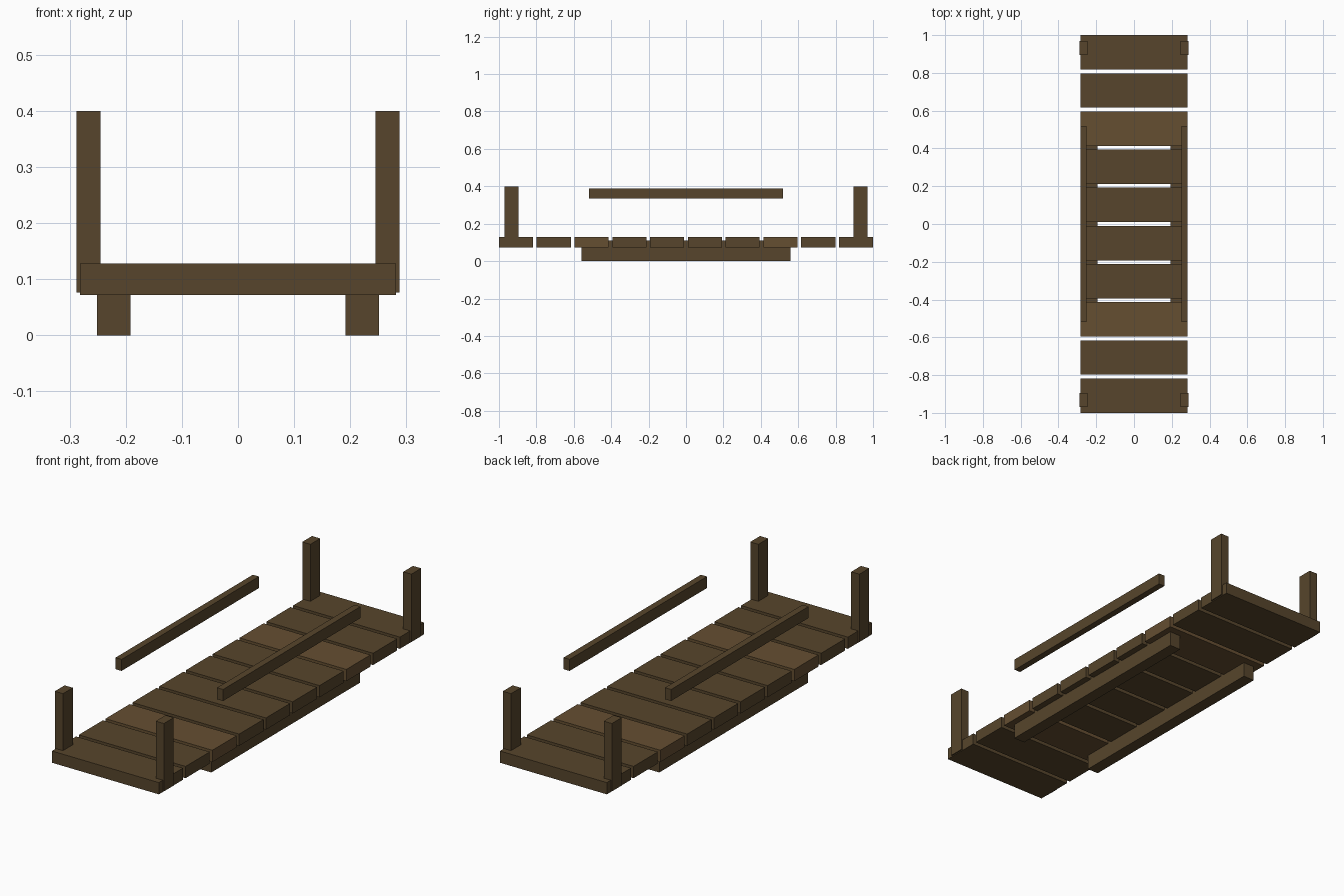
import bpy

if "Cube" in bpy.data.objects:
    bpy.data.objects.remove(bpy.data.objects["Cube"])

def material(name, color):
    m = bpy.data.materials.new(name)
    m.diffuse_color = (*color, 1)
    m.use_nodes = True
    m.node_tree.nodes["Principled BSDF"].inputs["Base Color"].default_value = m.diffuse_color
    return m

dark = material("dark_wood", (0.095, 0.06, 0.025))
light = material("light_wood", (0.13, 0.077, 0.031))

def box(name, x, y, z, mat=dark):
    """Box from (min, max) ranges on each axis."""
    bpy.ops.mesh.primitive_cube_add(size=1, location=[sum(r) / 2 for r in (x, y, z)])
    ob = bpy.context.object
    ob.name = name
    ob.scale = [r[1] - r[0] for r in (x, y, z)]
    bpy.ops.object.transform_apply(location=False, rotation=False, scale=True)
    ob.data.materials.append(mat)
    return ob

# Deck planks, the third from each end is lighter
for i in range(10):
    y = (i - 4.5) * 0.202
    box(f"plank_{i + 1}", (-0.282, 0.282), (y - 0.091, y + 0.091), (0.072, 0.128),
        light if i in (2, 7) else dark)

for side, s in (("left", -1), ("right", 1)):
    def span(a, b):
        return tuple(sorted((s * a, s * b)))
    # Runner beam, recessed up between the planks
    box(f"{side}_runner", span(0.192, 0.251), (-0.56, 0.56), (0, 0.111))
    # Handrail
    box(f"{side}_handrail", span(0.252, 0.284), (-0.518, 0.518), (0.334, 0.389))
    # Corner posts
    box(f"{side}_front_post", span(0.245, 0.288), (-0.97, -0.896), (0.076, 0.4))
    box(f"{side}_back_post", span(0.245, 0.288), (0.896, 0.97), (0.076, 0.4))
